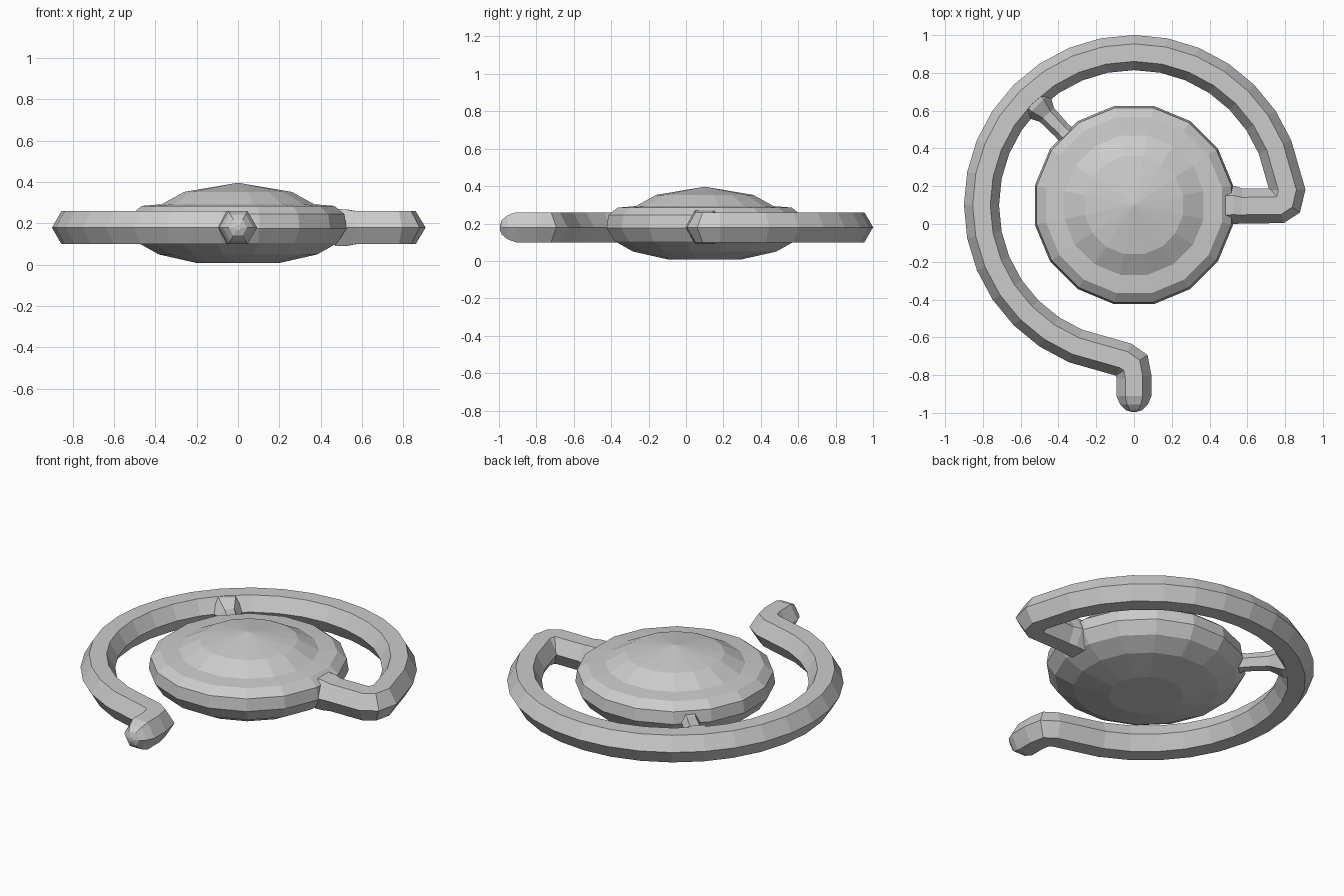
import bpy, bmesh
from math import sin, cos, pi, radians
from mathutils import Vector

cube = bpy.data.objects.get("Cube")
if cube:
    bpy.data.objects.remove(cube, do_unlink=True)

CENTRE_Y = 0.1     # centre of the pod and the curved arm
MID_Z = 0.18       # height of the arm's centre line
ARM_R = 0.0925     # radius of the arm's hexagonal section
RING_R = 0.8075    # radius of the arm's curve

grey = bpy.data.materials.new("plain grey")
grey.use_nodes = True
grey.diffuse_color = (0.6, 0.6, 0.6, 1)
grey.node_tree.nodes["Principled BSDF"].inputs["Base Color"].default_value = (0.6, 0.6, 0.6, 1)


def finish(name, bm):
    bmesh.ops.recalc_face_normals(bm, faces=bm.faces)
    mesh = bpy.data.meshes.new(name)
    bm.to_mesh(mesh)
    bm.free()
    mesh.materials.append(grey)
    obj = bpy.data.objects.new(name, mesh)
    bpy.context.collection.objects.link(obj)
    return obj


def skin(name, rings):
    """Join equal rings of points into a closed tube with capped ends."""
    bm = bmesh.new()
    loops = [[bm.verts.new(p) for p in ring] for ring in rings]
    n = len(loops[0])
    for a, b in zip(loops, loops[1:]):
        for i in range(n):
            j = (i + 1) % n
            bm.faces.new((a[i], a[j], b[j], b[i]))
    bm.faces.new(loops[0])
    bm.faces.new(loops[-1])
    bmesh.ops.remove_doubles(bm, verts=bm.verts, dist=0.0005)
    return finish(name, bm)


def lathe(name, profile, sides=16):
    turn = 2 * pi / sides
    return skin(name, [[(r * cos((i + 0.5) * turn), CENTRE_Y + r * sin((i + 0.5) * turn), z)
                        for i in range(sides)] for r, z in profile])


def sweep(name, path):
    """Sweep a mitred hexagon along a level path of (x, y, scale)."""
    pts = [Vector((x, y)) for x, y, s in path]
    dirs = [(b - a).normalized() for a, b in zip(pts, pts[1:])]
    rings = []
    for k, p in enumerate(pts):
        before, after = dirs[max(k - 1, 0)], dirs[min(k, len(dirs) - 1)]
        along = (before + after).normalized()
        mitre = 1 / max(along.dot(after), 0.6)
        side = Vector((-along.y, along.x)) * mitre
        r = ARM_R * path[k][2]
        ring = []
        for i in range(6):
            q = p + side * r * cos(i * pi / 3)
            ring.append((q.x, q.y, MID_Z + r * sin(i * pi / 3)))
        rings.append(ring)
    return skin(name, rings)


def polar(radius, degrees, scale=1):
    a = radians(degrees)
    return (radius * cos(a), CENTRE_Y + radius * sin(a), scale)


# Pod body with rounded rim, and the shallow dome on top
lathe("pod_body", [(0.2, 0.008), (0.39, 0.05), (0.49, 0.105), (0.535, 0.175),
                   (0.525, 0.245), (0.475, 0.285), (0.378, 0.293)])
lathe("pod_dome", [(0.378, 0.292), (0.265, 0.353), (0.0001, 0.397)])

# Curved arm: out from the pod, round the ring, ending in a blunt tip
arm = [(0.47, CENTRE_Y, 1.12), (0.525, CENTRE_Y, 1.1), (0.57, 0.095, 1),
       (0.765, 0.097, 1), (0.797, 0.118, 1)]
arm += [polar(RING_R, 11.25 * i) for i in range(1, 23)]
arm[5] = (0.812, 0.18, 1)
arm += [(-0.055, -0.718, 1), (-0.012, -0.748, 1), (0, -0.81, 1),
        (0, -0.91, 1), (0, -0.955, 0.8), (0, -0.985, 0.48), (0, -0.995, 0.15)]
sweep("curved_arm", arm)

# Slim strut, flared where it meets the arm
sweep("rear_strut", [polar(r, 134, s) for r, s in
                     ((0.47, 0.6), (0.55, 0.52), (0.665, 0.57), (0.735, 0.98), (0.79, 0.98))])
